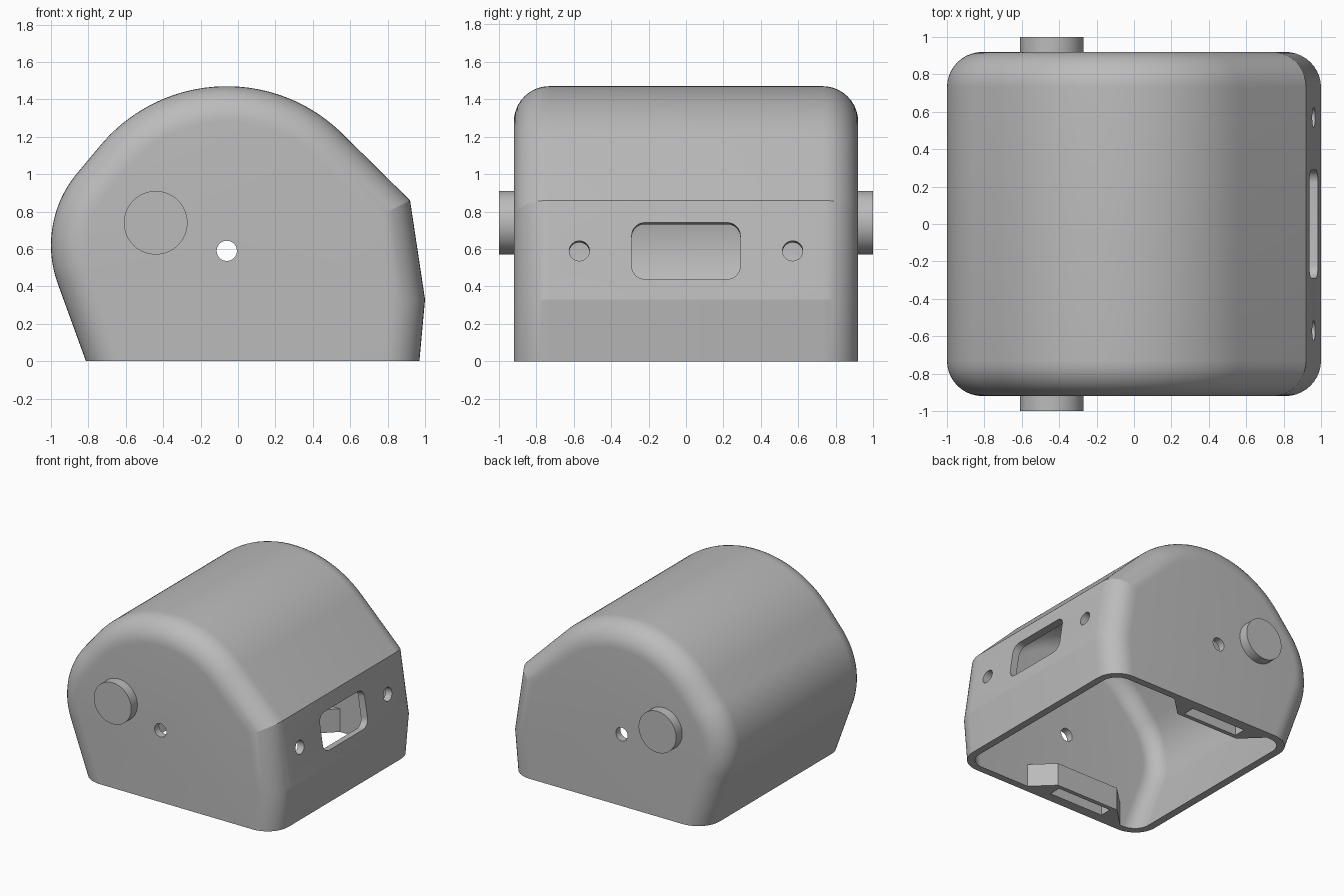
import bpy, bmesh, math
from mathutils import Matrix, Vector

cube = bpy.data.objects.get("Cube")
if cube:
    bpy.data.objects.remove(cube, do_unlink=True)

grey = bpy.data.materials.new("plain_grey")
grey.use_nodes = True
grey.diffuse_color = (0.5, 0.5, 0.5, 1)
grey.node_tree.nodes["Principled BSDF"].inputs["Base Color"].default_value = (0.5, 0.5, 0.5, 1)


def finish(name, bm):
    bmesh.ops.recalc_face_normals(bm, faces=bm.faces[:])
    mesh = bpy.data.meshes.new(name)
    bm.to_mesh(mesh)
    bm.free()
    mesh.materials.append(grey)
    ob = bpy.data.objects.new(name, mesh)
    bpy.context.collection.objects.link(ob)
    return ob


def arc(cx, cy, r, a0, a1, n):
    angles = [math.radians(a0 + (a1 - a0) * i / n) for i in range(n + 1)]
    return [Vector((cx + r * math.cos(a), cy + r * math.sin(a))) for a in angles]


def prism(name, points, centre, axis, half):
    """Extrude a 2D outline by half to each side of centre, along axis."""
    w = Vector(axis).normalized()
    v = Vector((0, 1, 0)) if abs(w.y) < 0.5 else Vector((1, 0, 0))
    u = v.cross(w)
    bm = bmesh.new()
    at = lambda p, h: Vector(centre) + v * p[0] + u * p[1] + w * h
    rings = [[bm.verts.new(at(p, h)) for p in points] for h in (-half, half)]
    for ring in rings:
        bm.faces.new(ring)
    for i in range(len(points)):
        j = (i + 1) % len(points)
        bm.faces.new((rings[0][i], rings[0][j], rings[1][j], rings[1][i]))
    return finish(name, bm)


def circle(r, n=48):
    return arc(0, 0, r, 0, 360, n)[:-1]


def rounded_rect(w, h, r):
    pts = []
    for i, (sx, sy) in enumerate([(1, 1), (-1, 1), (-1, -1), (1, -1)]):
        pts += arc(sx * (w / 2 - r), sy * (h / 2 - r), r, 90 * i, 90 * i + 90, 8)
    return pts


def cut(ob, cutters):
    for c in cutters:
        c.hide_render = True
        mod = ob.modifiers.new("cut", 'BOOLEAN')
        mod.operation, mod.solver, mod.object = 'DIFFERENCE', 'EXACT', c
    graph = bpy.context.evaluated_depsgraph_get()
    mesh = bpy.data.meshes.new_from_object(ob.evaluated_get(graph))
    ob.modifiers.clear()
    ob.data = mesh
    for c in cutters:
        bpy.data.objects.remove(c, do_unlink=True)


# Side outline, from bottom right over the top to bottom left
outline = [Vector((0.97, 0)), Vector((1, 0.33)), Vector((0.92, 0.86))]
outline += arc(-0.06, 0.59, 0.88, 45, 140, 40)
outline += arc(-0.4, 0.62, 0.6, 140, 200, 24)
outline += [Vector((-0.813, 0))]


def inset(d):
    """Move the outline inwards by d, with its two ends kept on the ground."""
    normals = []
    for a, b in zip(outline, outline[1:]):
        e = (b - a).normalized()
        normals.append(Vector((e.y, -e.x)))
    pts = [outline[0] - Vector((d / normals[0].x, 0))]
    for p, n0, n1 in zip(outline[1:], normals, normals[1:]):
        pts.append(p - (n0 + n1) * d / (1 + n0.dot(n1)))
    return pts + [outline[-1] - Vector((d / normals[-1].x, 0))]


# Hollow shell, open below, with rounded side edges
WALL, SIDE, ROUND, STEPS = 0.06, 0.92, 0.19, 10
bm = bmesh.new()


def skin(gap):
    r = ROUND - gap
    half = []
    for i in range(STEPS + 1):
        t = math.pi / 2 * i / STEPS
        half.append((gap + r * (1 - math.sin(t)), SIDE - gap - r * (1 - math.cos(t))))
    stations = [(d, -y) for d, y in half] + [(d, y) for d, y in reversed(half)]
    rings = [[bm.verts.new((p.x, y, p.y)) for p in inset(d)] for d, y in stations]
    for a, b in zip(rings, rings[1:]):
        for i in range(len(a) - 1):
            bm.faces.new((a[i], a[i + 1], b[i + 1], b[i]))
    bm.faces.new(rings[0])
    bm.faces.new(rings[-1])
    return rings


outer, inner = skin(0), skin(WALL)
for k in range(len(outer) - 1):
    for e in (0, -1):
        bm.faces.new((outer[k][e], outer[k + 1][e], inner[k + 1][e], inner[k][e]))
for k in (0, -1):
    bm.faces.new((outer[k][0], outer[k][-1], inner[k][-1], inner[k][0]))
shell = finish("shell", bm)

# Window and screw holes in the end panel, and the hole through both sides
panel = (0.53, 0, 0.08)
cutters = [prism("window_cutter", rounded_rect(0.58, 0.305, 0.07), (0.96, 0, 0.59), panel, 0.15),
           prism("axle_cutter", circle(0.054), (-0.06, 0, 0.59), (0, 1, 0), 1.2)]
for s in (-1, 1):
    cutters.append(prism("screw_cutter", circle(0.054), (0.96, s * 0.57, 0.59), panel, 0.15))
cut(shell, cutters)
parts = [shell]

# Side knobs and inner pocketed blocks, one of each per side
for s, side in ((-1, "front"), (1, "back")):
    parts.append(prism(side + "_knob", circle(0.17, 64), (-0.44, s * 0.95, 0.74), (0, 1, 0), 0.05))
    bm = bmesh.new()
    foot = [(0.33, 0.865), (0.16, 0.7), (-0.42, 0.7), (-0.59, 0.865)]
    face = bm.faces.new([bm.verts.new((x, s * y, 0)) for x, y in foot])
    top = bmesh.ops.extrude_face_region(bm, geom=[face])["geom"]
    bmesh.ops.translate(bm, vec=(0, 0, 0.19), verts=[g for g in top if isinstance(g, bmesh.types.BMVert)])
    block = finish(side + "_inner_block", bm)
    bm = bmesh.new()
    size = Matrix.Diagonal((0.5, 0.1, 0.2, 1))
    bmesh.ops.create_cube(bm, size=1, matrix=Matrix.Translation((-0.13, s * 0.785, 0)) @ size)
    cut(block, [finish("pocket_cutter", bm)])
    parts.append(block)

# Smooth curves, sharp creases
for ob in bpy.context.view_layer.objects:
    ob.select_set(ob in parts)
bpy.context.view_layer.objects.active = shell
bpy.ops.object.shade_smooth_by_angle(angle=math.radians(13))
